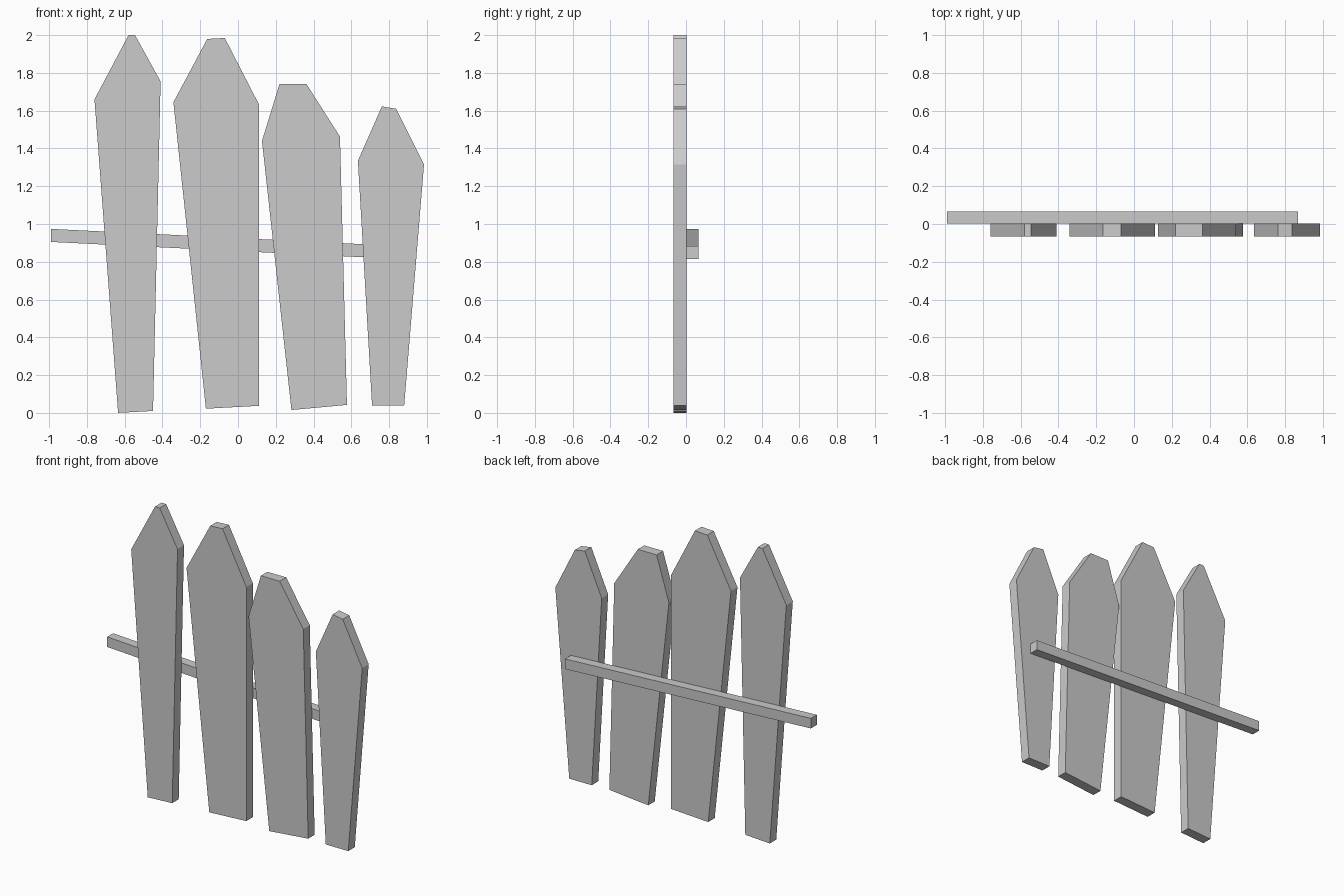
import bpy, bmesh

if "Cube" in bpy.data.objects:
    bpy.data.objects.remove(bpy.data.objects["Cube"])


def extrude_profile(name, points, y0, y1):
    """Closed x-z outline (counter-clockwise from the front) extruded from y0 to y1."""
    bm = bmesh.new()
    face = bm.faces.new([bm.verts.new((x, y0, z)) for x, z in points])
    result = bmesh.ops.extrude_face_region(bm, geom=[face], use_keep_orig=True)
    moved = [v for v in result["geom"] if isinstance(v, bmesh.types.BMVert)]
    bmesh.ops.translate(bm, vec=(0, y1 - y0, 0), verts=moved)
    bmesh.ops.recalc_face_normals(bm, faces=bm.faces)
    mesh = bpy.data.meshes.new(name)
    bm.to_mesh(mesh)
    bm.free()
    obj = bpy.data.objects.new(name, mesh)
    bpy.context.collection.objects.link(obj)
    return obj


FRONT, JOINT, BACK = -0.067, 0.003, 0.067

# Uneven pointed pickets: bottom, right shoulder, tip, left shoulder
pickets = [
    [(-0.635, 0.0), (-0.45, 0.01), (-0.41, 1.755),
     (-0.545, 2.0), (-0.58, 2.0), (-0.76, 1.66)],
    [(-0.17, 0.022), (0.11, 0.037), (0.11, 1.635),
     (-0.07, 1.985), (-0.163, 1.98), (-0.342, 1.645)],
    [(0.283, 0.015), (0.577, 0.042), (0.54, 1.463),
     (0.362, 1.742), (0.22, 1.742), (0.127, 1.44)],
    [(0.71, 0.038), (0.88, 0.038), (0.985, 1.315),
     (0.838, 1.61), (0.762, 1.623), (0.635, 1.335)],
]
for i, outline in enumerate(pickets, 1):
    extrude_profile(f"picket_{i}", outline, FRONT, JOINT)

# Sloping rail behind the pickets
extrude_profile("rail", [(-0.99, 0.905), (0.868, 0.814),
                         (0.868, 0.883), (-0.99, 0.974)], JOINT, BACK)
